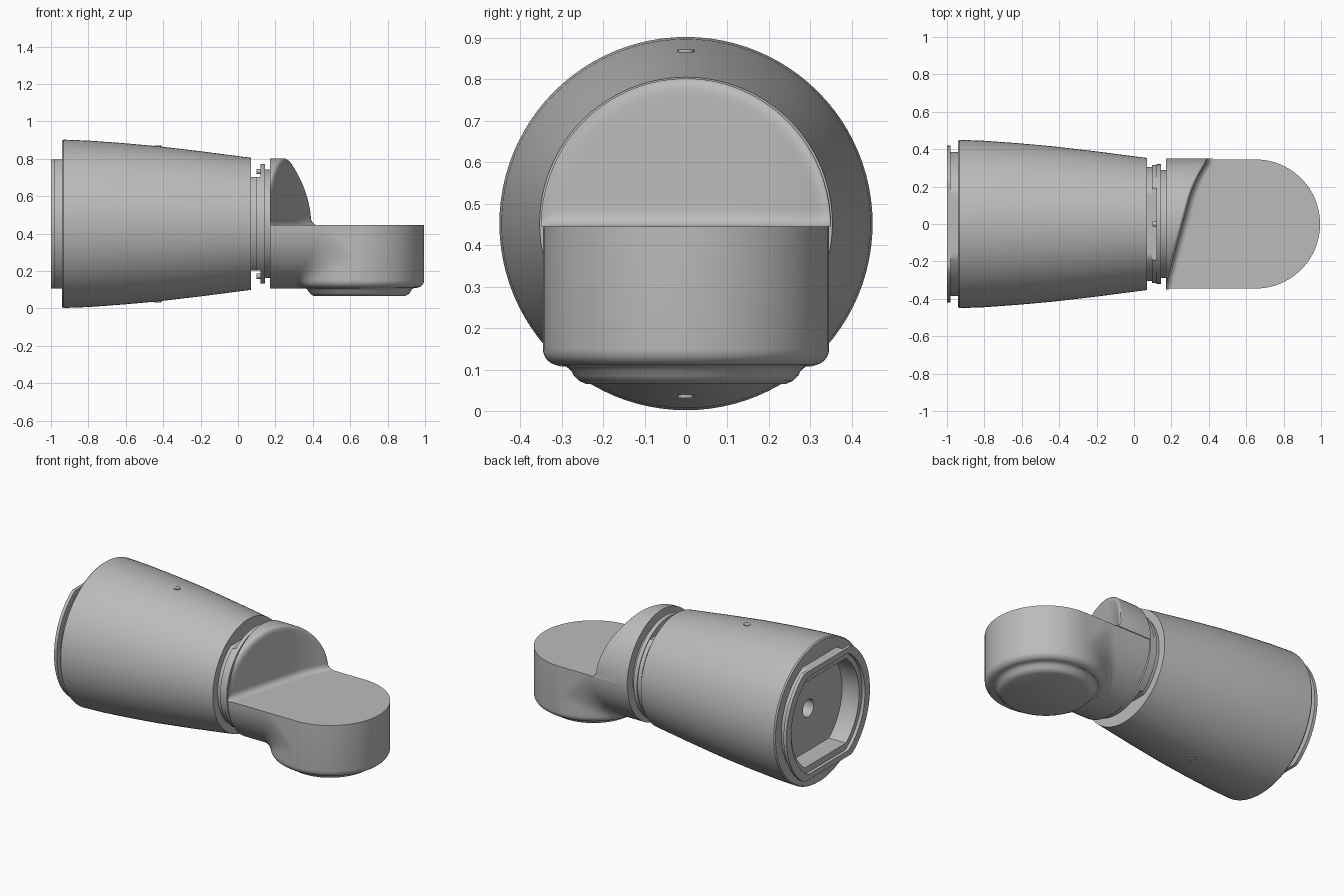
import bpy, bmesh, math
from mathutils import Vector

old = bpy.data.objects.get("Cube")
if old:
    bpy.data.objects.remove(old, do_unlink=True)

AXIS = 0.452      # height of the long axis
DECK = 0.445      # height of the flat seat
DISC_X = 0.65     # centre of the round end
R = 0.345         # radius of the round end and of the arm
NO_CLIP = 9

grey = bpy.data.materials.new("plain grey")
grey.use_nodes = True
grey.diffuse_color = (0.5, 0.5, 0.5, 1)
grey.node_tree.nodes["Principled BSDF"].inputs["Base Color"].default_value = (0.5, 0.5, 0.5, 1)


def loft(name, loops, angle=32):
    """Skin closed loops of equal length and cap both ends."""
    bm = bmesh.new()
    rings = [[bm.verts.new(p) for p in loop] for loop in loops]
    n = len(rings[0])
    for a, b in zip(rings, rings[1:]):
        for i in range(n):
            j = (i + 1) % n
            bm.faces.new((a[i], a[j], b[j], b[i]))
    bm.faces.new(rings[0][::-1])
    bm.faces.new(rings[-1])
    bmesh.ops.remove_doubles(bm, verts=bm.verts, dist=1e-5)
    bmesh.ops.recalc_face_normals(bm, faces=bm.faces)
    mesh = bpy.data.meshes.new(name)
    bm.to_mesh(mesh)
    bm.free()
    mesh.materials.append(grey)
    ob = bpy.data.objects.new(name, mesh)
    bpy.context.collection.objects.link(ob)
    bpy.ops.object.select_all(action='DESELECT')
    bpy.context.view_layer.objects.active = ob
    ob.select_set(True)
    bpy.ops.object.shade_smooth_by_angle(angle=math.radians(angle))
    return ob


def ring(origin, axis, along, r, flat=NO_CLIP, n=96):
    """Circle across an axis, with optional flats above and below."""
    pts = []
    for i in range(n):
        a = math.tau * i / n
        u, v = r * math.cos(a), max(-flat, min(flat, r * math.sin(a)))
        off = Vector((along, u, v)) if axis == 'x' else Vector((u, v, along))
        pts.append(Vector(origin) + off)
    return pts


def turned(name, profile, origin=(0, 0, AXIS), axis='x', n=96):
    return loft(name, [ring(origin, axis, *p, n=n) for p in profile])


# Tapered housing with a flatted rear flange, stepped socket and centre bore
turned("housing", [
    (-0.55, 0.055), (-0.86, 0.055), (-0.86, 0.34, 0.27), (-0.98, 0.34, 0.27),
    (-0.98, 0.37, 0.31), (-1, 0.37, 0.31), (-1, 0.42, R), (-0.98, 0.42, R),
    (-0.98, 0.385, R), (-0.94, 0.385, R), (-0.94, 0.444), (-0.932, 0.45),
    (-0.8, 0.445), (-0.62, 0.432), (-0.43, 0.415), (-0.2, 0.388), (0.07, 0.353)])

# Swivel neck: flatted collar, wide ring, narrow ring
turned("neck", [
    (0.05, 0.305, 0.25), (0.095, 0.305, 0.25), (0.095, 0.315, 0.25),
    (0.12, 0.315, 0.25), (0.12, 0.32), (0.145, 0.32), (0.145, 0.29), (0.175, 0.29)])

# Small pins on the housing and stop pegs on the neck, above and below
for side, word in ((1, "upper"), (-1, "lower")):
    turned(word + "_pin", [(0.38 * side, 0.02), (0.42 * side, 0.02)],
           (-0.43, 0, AXIS), 'z', 20)
    turned(word + "_stop_peg", [(0.098, 0.014), (0.122, 0.014)],
           (0, 0, AXIS + 0.28 * side), 'x', 16)

# Round end with a rounded lower rim and a flared boss underneath
corner = [(0.15 - 0.04 * math.sin(t), R - 0.04 + 0.04 * math.cos(t))
          for t in (k * math.pi / 12 for k in range(7))]
turned("round_end", [(DECK, R)] + corner + [
    (0.108, 0.29), (0.1, 0.278), (0.085, 0.27), (0.073, 0.258), (0.065, 0.24)],
    (DISC_X, 0, 0), 'z')


# Lower arm: half cylinder that blends into the round end
def half_width(x, z):
    a = math.sqrt(max(0, R * R - (AXIS - z) ** 2))
    lift = max(0, 0.15 - z)
    rad = R - 0.04 + math.sqrt(max(0, 0.04 ** 2 - lift ** 2))
    b = math.sqrt(max(0, rad * rad - (x - DISC_X) ** 2))
    k = 0.07
    blend = max(k - abs(a - b), 0) ** 2 / (4 * k) if b > 0 else 0
    return max(0.004, min(rad if b > a else R, max(a, b) + blend))


depth = DECK - (AXIS - R)
levels = [DECK - depth * math.sin(math.pi / 2 * i / 20) for i in range(21)]
sections = []
for i in range(41):
    x = 0.17 + (DISC_X - 0.17) * i / 40
    right = [Vector((x, -half_width(x, z), z)) for z in levels]
    left = [Vector((x, half_width(x, z), z)) for z in reversed(levels)]
    sections.append(right + left)
loft("lower_arm", sections, 40)


# Upper cheek: half disc with a slanted, rounded face and a fillet at the seat
def face_x(y, h):
    rad, edge, fillet = 0.35, 0.03, 0.035
    x = 0.26 + 0.27 * y + max(0, y - 0.13) ** 2
    d = max(0, rad - math.hypot(y, h))
    if d < edge:
        x -= 0.6 * (edge - math.sqrt(edge ** 2 - (edge - d) ** 2))
    if h < fillet:
        x += fillet - math.sqrt(fillet ** 2 - (fillet - h) ** 2)
    return max(0.172, x)


rows, cols = 36, 36
shelves = []
for i in range(rows + 1):
    h = 0.35 * (1 - math.cos(math.pi * i / rows)) / 2
    w = math.sqrt(max(1e-6, 0.35 ** 2 - h * h))
    ys = [-w * math.cos(math.pi * j / cols) for j in range(cols + 1)]
    z = DECK + h * (AXIS + 0.35 - DECK) / 0.35
    front = [Vector((face_x(y, h), y, z)) for y in ys]
    back = [Vector((0.17, y, z)) for y in reversed(ys)]
    shelves.append(front + back)
loft("upper_cheek", shelves, 40)
